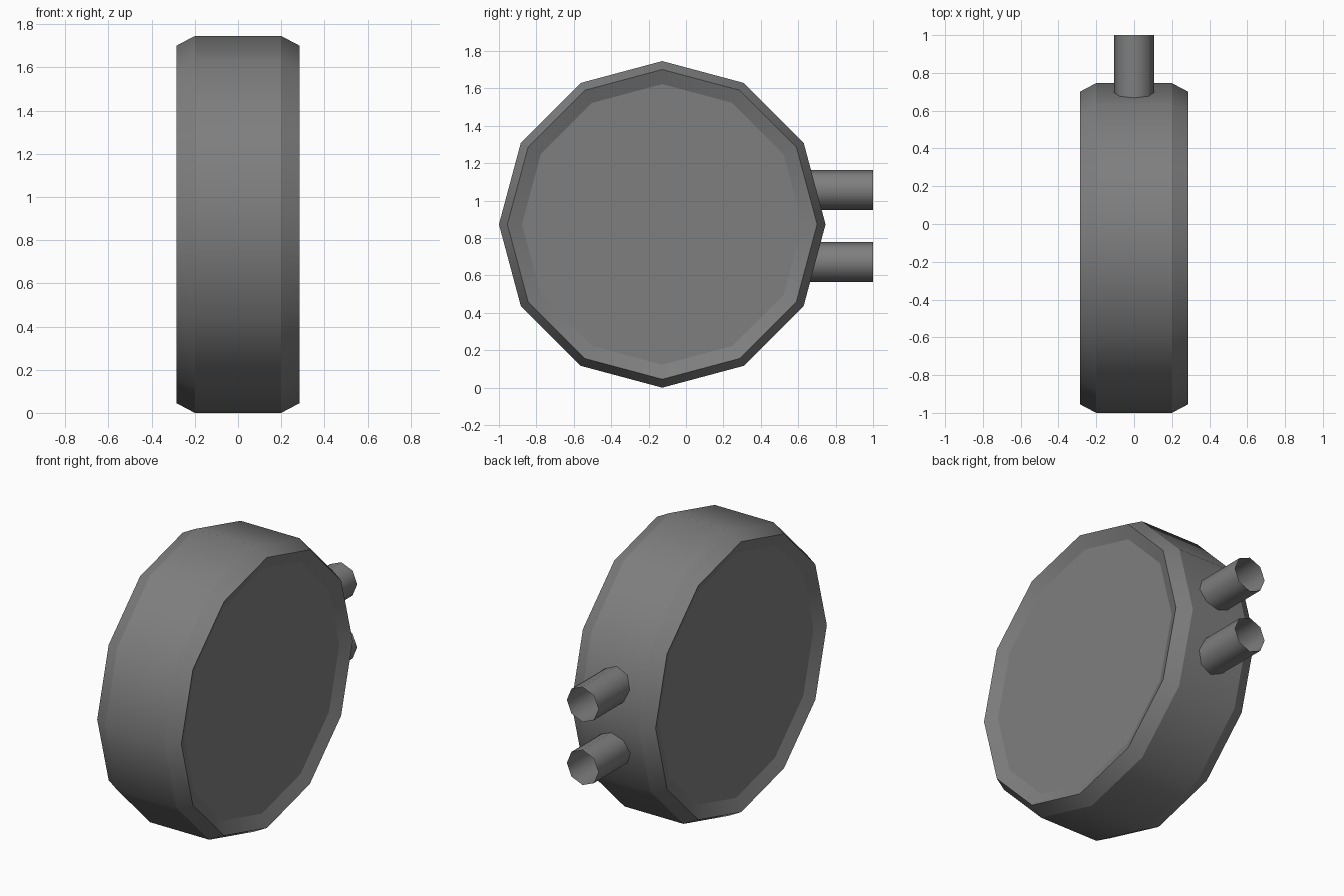
import bpy, bmesh
from math import sin, cos, tau

old = bpy.data.objects.get("Cube")
if old:
    bpy.data.objects.remove(old, do_unlink=True)

grey = bpy.data.materials.new("dark_grey")
grey.use_nodes = True
colour = (0.21, 0.21, 0.21, 1)
grey.diffuse_color = colour
bsdf = next(n for n in grey.node_tree.nodes if n.type == 'BSDF_PRINCIPLED')
bsdf.inputs["Base Color"].default_value = colour
bsdf.inputs["Roughness"].default_value = 0.8


def lathe(name, profile, sides, place, caps):
    """Sweep (along, radius) points round an axis; rings stay sharp, bands smooth."""
    bm = bmesh.new()
    rings = [[bm.verts.new(place(a, r * cos(tau * i / sides), r * sin(tau * i / sides)))
              for i in range(sides)] for a, r in profile]
    for lower, upper in zip(rings, rings[1:]):
        for i in range(sides):
            j = (i + 1) % sides
            bm.faces.new((lower[i], lower[j], upper[j], upper[i])).smooth = True
    for ring in rings:
        for i in range(sides):
            bm.edges.get((ring[i], ring[(i + 1) % sides])).smooth = False
    if caps:
        bm.faces.new(rings[0])
        bm.faces.new(rings[-1])
    bmesh.ops.recalc_face_normals(bm, faces=bm.faces)
    mesh = bpy.data.meshes.new(name)
    bm.to_mesh(mesh)
    bm.free()
    mesh.materials.append(grey)
    obj = bpy.data.objects.new(name, mesh)
    bpy.context.collection.objects.link(obj)
    return obj


# Drum: bevelled rims with shallow dished end faces
RADIUS, CENTRE_Y = 0.873, -0.127
half = [(0.2, RADIUS), (0.285, 0.828), (0.25, 0.75)]
profile = [(-x, r) for x, r in reversed(half)] + half
lathe("drum_body", profile, 12,
      lambda a, u, v: (a, CENTRE_Y + u, RADIUS + v), True)

# Two open pipe stubs at the back
for name, z in (("upper_pipe", 1.058), ("lower_pipe", 0.672)):
    lathe(name, [(0.55, 0.107), (1.0, 0.107)], 8,
          lambda a, u, v: (u, a, z + v), False)
